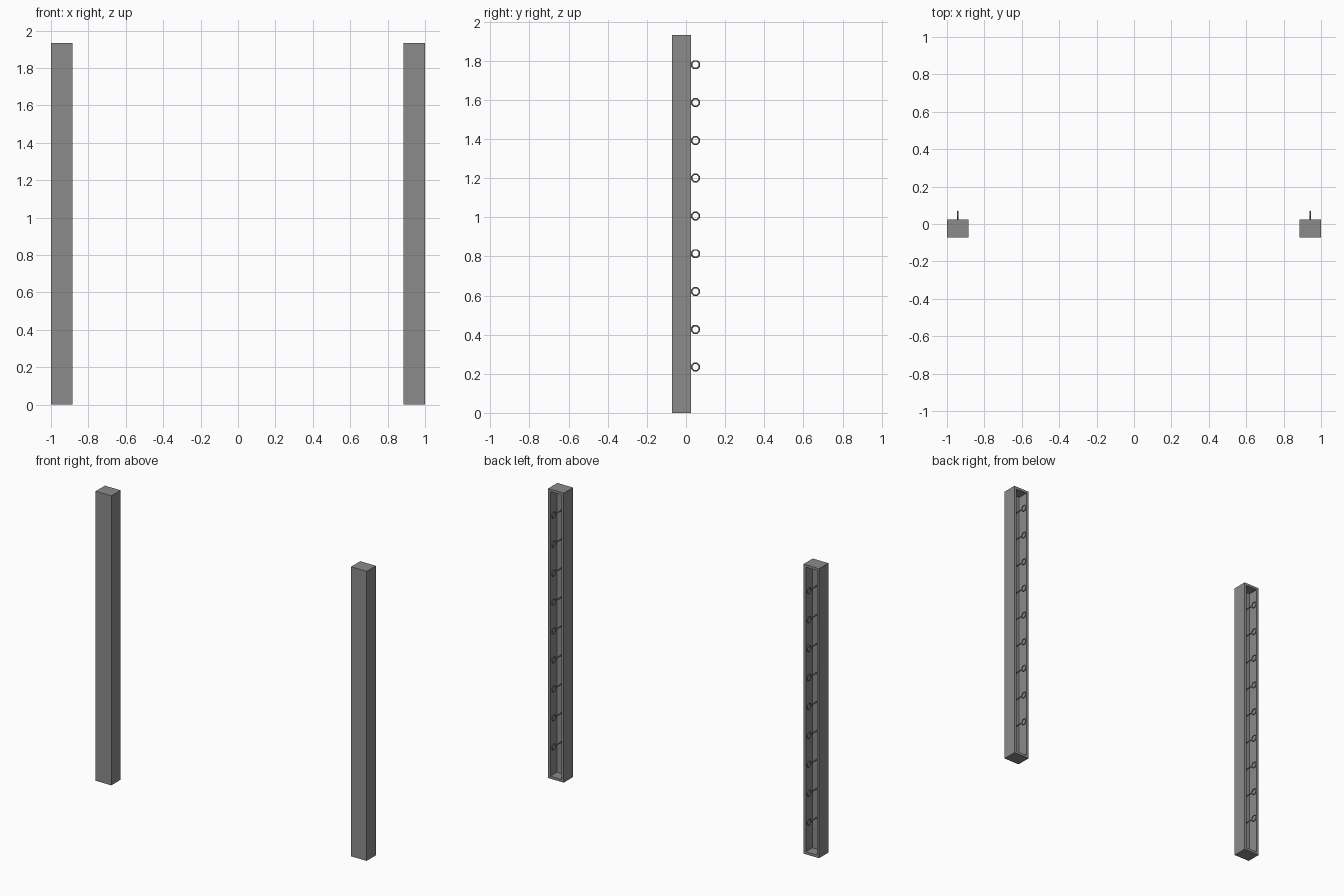
import bpy, bmesh
from math import pi
from mathutils import Matrix, Vector

if "Cube" in bpy.data.objects:
    bpy.data.objects.remove(bpy.data.objects["Cube"])

W, H = 0.115, 1.932           # post width and height
Y0, Y1 = -0.072, 0.025        # post front and back
RIM, DEPTH = 0.024, 0.07      # channel wall and depth
RING_R, TUBE = 0.0195, 0.004  # eye hook ring

grey = bpy.data.materials.new("dark_grey")
grey.diffuse_color = (0.26, 0.26, 0.26, 1)
grey.use_nodes = True
grey.node_tree.nodes["Principled BSDF"].inputs["Base Color"].default_value = grey.diffuse_color


def make_object(name, bm):
    bmesh.ops.recalc_face_normals(bm, faces=bm.faces)
    mesh = bpy.data.meshes.new(name)
    bm.to_mesh(mesh)
    bm.free()
    mesh.materials.append(grey)
    obj = bpy.data.objects.new(name, mesh)
    bpy.context.collection.objects.link(obj)
    return obj


def post(name, x):
    # box with a channel sunk into its back face
    bm = bmesh.new()
    bmesh.ops.create_cube(bm, size=1, matrix=Matrix.Translation((x, (Y0 + Y1) / 2, H / 2))
                          @ Matrix.Diagonal((W, Y1 - Y0, H, 1)))
    bm.normal_update()
    back = max(bm.faces, key=lambda f: f.normal.y)
    bmesh.ops.inset_region(bm, faces=[back], thickness=RIM)
    floor = bmesh.ops.extrude_discrete_faces(bm, faces=[back])["faces"][0]
    bmesh.ops.translate(bm, verts=floor.verts, vec=(0, -DEPTH, 0))
    return make_object(name, bm)


def eye_hook(name, x, z):
    # octagonal ring made by spinning a small section around the x axis
    bm = bmesh.new()
    centre = Vector((x, Y1 + RING_R + TUBE, z))
    start = (Matrix.Translation(centre) @ Matrix.Rotation(pi / 8, 4, 'X')
             @ Matrix.Translation((0, RING_R * 1.06, 0)))
    circle = bmesh.ops.create_circle(bm, segments=6, radius=TUBE, matrix=start)
    edges = list({e for v in circle["verts"] for e in v.link_edges})
    bmesh.ops.spin(bm, geom=circle["verts"] + edges, cent=centre, axis=(1, 0, 0),
                   angle=2 * pi, steps=8, use_merge=True)
    bmesh.ops.remove_doubles(bm, verts=bm.verts, dist=1e-5)
    # stem running back to the channel floor
    tip, base = Y1 + TUBE, Y1 - DEPTH
    bmesh.ops.create_cone(bm, cap_ends=True, segments=8, radius1=TUBE, radius2=TUBE,
                          depth=tip - base,
                          matrix=Matrix.Translation((x, (tip + base) / 2, z))
                          @ Matrix.Rotation(pi / 2, 4, 'X'))
    return make_object(name, bm)


# two mirrored posts, nine hooks each
for side, s in (("left", -1), ("right", 1)):
    x = s * (1 - W / 2)
    post(f"{side}_post", x)
    for i in range(9):
        eye_hook(f"{side}_eye_hook_{i + 1}", x, 0.234 + i * 0.1932)
